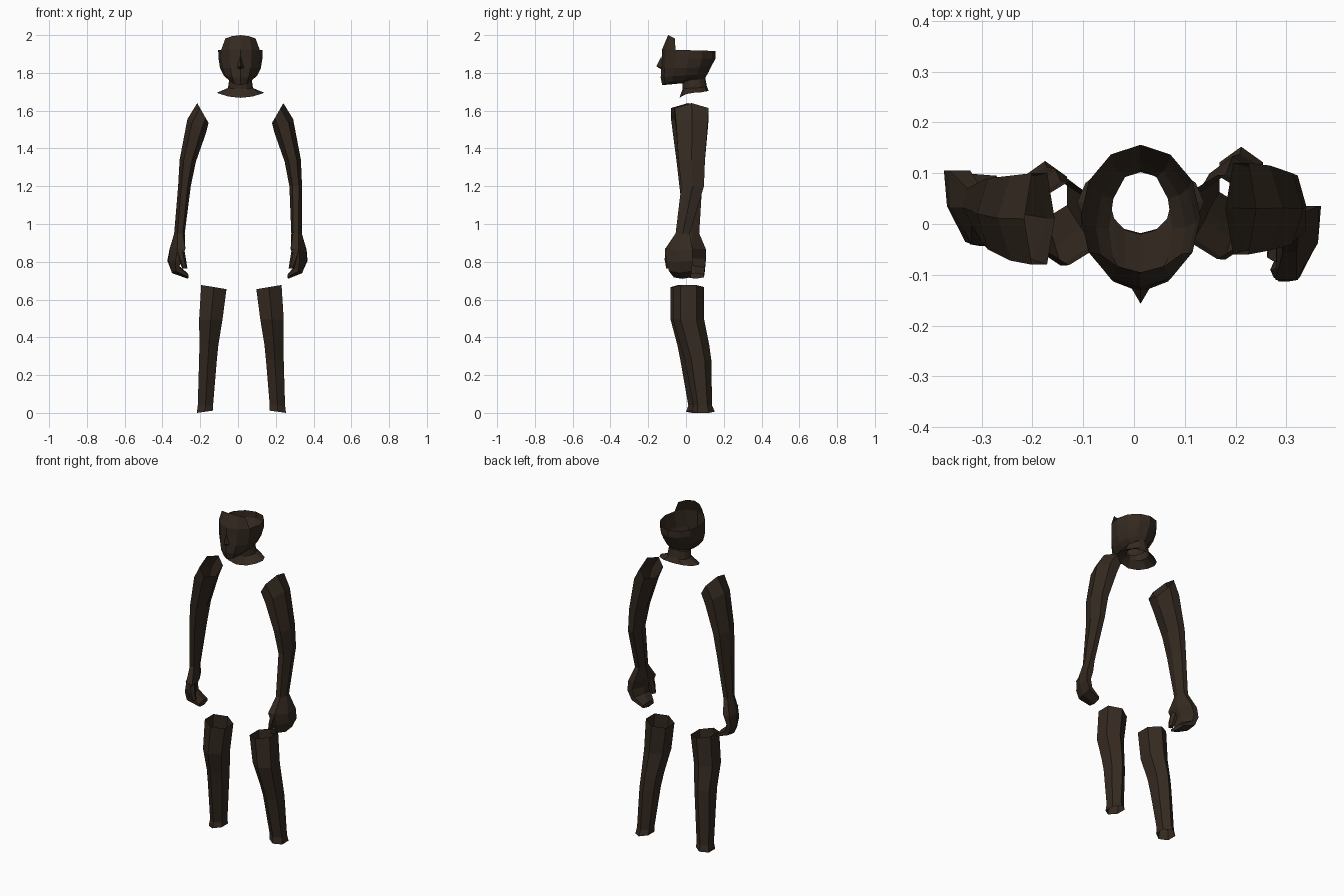
import bpy, bmesh
from math import sin, cos, pi

if "Cube" in bpy.data.objects:
    bpy.data.objects.remove(bpy.data.objects["Cube"])

skin = bpy.data.materials.new("dark_skin")
skin.diffuse_color = (0.035, 0.023, 0.015, 1)
skin.use_nodes = True
skin.node_tree.nodes["Principled BSDF"].inputs["Base Color"].default_value = skin.diffuse_color


def finish(name, bm):
    bmesh.ops.recalc_face_normals(bm, faces=bm.faces)
    me = bpy.data.meshes.new(name)
    bm.to_mesh(me)
    bm.free()
    me.materials.append(skin)
    ob = bpy.data.objects.new(name, me)
    bpy.context.collection.objects.link(ob)
    return ob


def loft(bm, rings, cap_end=False):
    loops = [[bm.verts.new(p) for p in r] for r in rings]
    n = len(loops[0])
    for a, b in zip(loops, loops[1:]):
        for i in range(n):
            j = (i + 1) % n
            bm.faces.new((a[i], a[j], b[j], b[i]))
    if cap_end:
        bm.faces.new(loops[-1])
    return loops


def limb_ring(side, row, front_vertex):
    """Hexagon between an outer and an inner point, mirrored by side."""
    xo, zo, xi, zi, y0, y1, cx, dy, yaw = row
    pts = []
    for k in range(6):
        a = k * pi / 3 + (pi / 2 if front_vertex else 0)
        u, v = cos(a), sin(a)
        if front_vertex:
            u /= cos(pi / 6)
        else:
            v /= cos(pi / 6)
        y = v * (y1 - y0) / 2
        x = (xo + xi) / 2 + u * (xo - xi) / 2 + yaw * y
        pts.append((side * x + cx, (y0 + y1) / 2 + y + side * dy,
                    (zo + zi) / 2 + u * (zo - zi) / 2))
    return pts


def limb(name, side, rows, front_vertex=False, cap_end=False):
    bm = bmesh.new()
    loft(bm, [limb_ring(side, r, front_vertex) for r in rows], cap_end)
    return finish(name, bm)


# columns: outer x, z, inner x, z, y min, y max, centre x, y shift, yaw
ARM = [
    (.228, 1.64, .168, 1.535, -.07, .11, .012, .01, 0),
    (.28, 1.555, .182, 1.48, -.062, .105, .012, .01, 0),
    (.321, 1.34, .235, 1.33, -.045, .095, .012, .005, 0),
    (.328, 1.20, .261, 1.20, -.03, .09, .011, .005, 0),
    (.338, .95, .282, .95, -.03, .045, 0, -.025, .1),
    (.362, .86, .28, .87, -.075, .07, 0, -.035, .3),
    (.365, .80, .305, .82, -.07, .07, -.003, -.035, .3),
    (.345, .74, .308, .78, -.055, .065, -.005, -.035, .2),
    (.265, .71, .268, .74, -.03, .06, 0, -.035, .1),
]
THUMB = [
    (.335, .87, .285, .87, -.075, -.02, 0, -.035, 0),
    (.315, .81, .275, .81, -.078, -.035, 0, -.035, 0),
    (.295, .765, .268, .765, -.07, -.04, 0, -.035, 0),
]
LEG = [
    (.2125, .677, .079, .655, -.075, .09, .018, .006, 0),
    (.224, .495, .10, .495, -.076, .09, .018, .006, 0),
    (.222, .36, .122, .36, -.038, .115, .018, .008, 0),
    (.224, .28, .13, .28, -.018, .122, .018, .012, 0),
    (.231, .04, .150, .04, .025, .125, .018, .013, 0),
    (.236, .0, .150, .012, .015, .138, .018, .014, 0),
]

# arms with hands, and open lower legs
for side, tag in ((1, "right"), (-1, "left")):
    limb(f"{tag}_arm", side, ARM, cap_end=True)
    limb(f"{tag}_thumb", side, THUMB, cap_end=True)
    limb(f"{tag}_lower_leg", side, LEG, front_vertex=True)

# head shell: half width, y front, y back, z front, z side, z back
HEAD = [
    (.125, -.035, .12, 1.668, 1.695, 1.705),
    (.066, -.018, .11, 1.715, 1.72, 1.73),
    (.06, -.02, .102, 1.745, 1.765, 1.775),
    (.062, -.126, .108, 1.735, 1.762, 1.785),
    (.088, -.134, .12, 1.775, 1.785, 1.805),
    (.108, -.131, .137, 1.825, 1.825, 1.84),
    (.116, -.128, .156, 1.88, 1.875, 1.875),
    (.118, -.126, .155, 1.925, 1.92, 1.915),
]
CX = .013


def head_ring(hw, yf, yb, zf, zs, zb):
    pts = []
    for k in range(12):
        a = k * pi / 6
        c = cos(a)
        z = zs + (zf - zs) * c * c if c > 0 else zs + (zb - zs) * c * c
        pts.append((CX + hw * sin(a), (yf + yb) / 2 - c * (yb - yf) / 2, z))
    return pts


bm = bmesh.new()
rim = loft(bm, [head_ring(*r) for r in HEAD])[-1]
# forehead plate rising from the front of the rim
front = [rim[k % 12] for k in range(-2, 3)]
top = []
for v in front:
    t = (v.co.x - CX) / .102
    top.append(bm.verts.new((CX + .08 * t, -.095 + .036 * t * t, 2 - .018 * t * t)))
for i in range(4):
    bm.faces.new((front[i], front[i + 1], top[i + 1], top[i]))
finish("head_and_neck", bm)

# nose wedge
bm = bmesh.new()
bridge, tip, base, wing_l, wing_r = [bm.verts.new(p) for p in (
    (CX, -.129, 1.89), (CX, -.157, 1.835), (CX, -.13, 1.818),
    (CX - .018, -.126, 1.828), (CX + .018, -.126, 1.828))]
for f in ((bridge, wing_l, tip), (bridge, tip, wing_r),
          (tip, wing_l, base), (tip, base, wing_r)):
    bm.faces.new(f)
finish("nose", bm)
